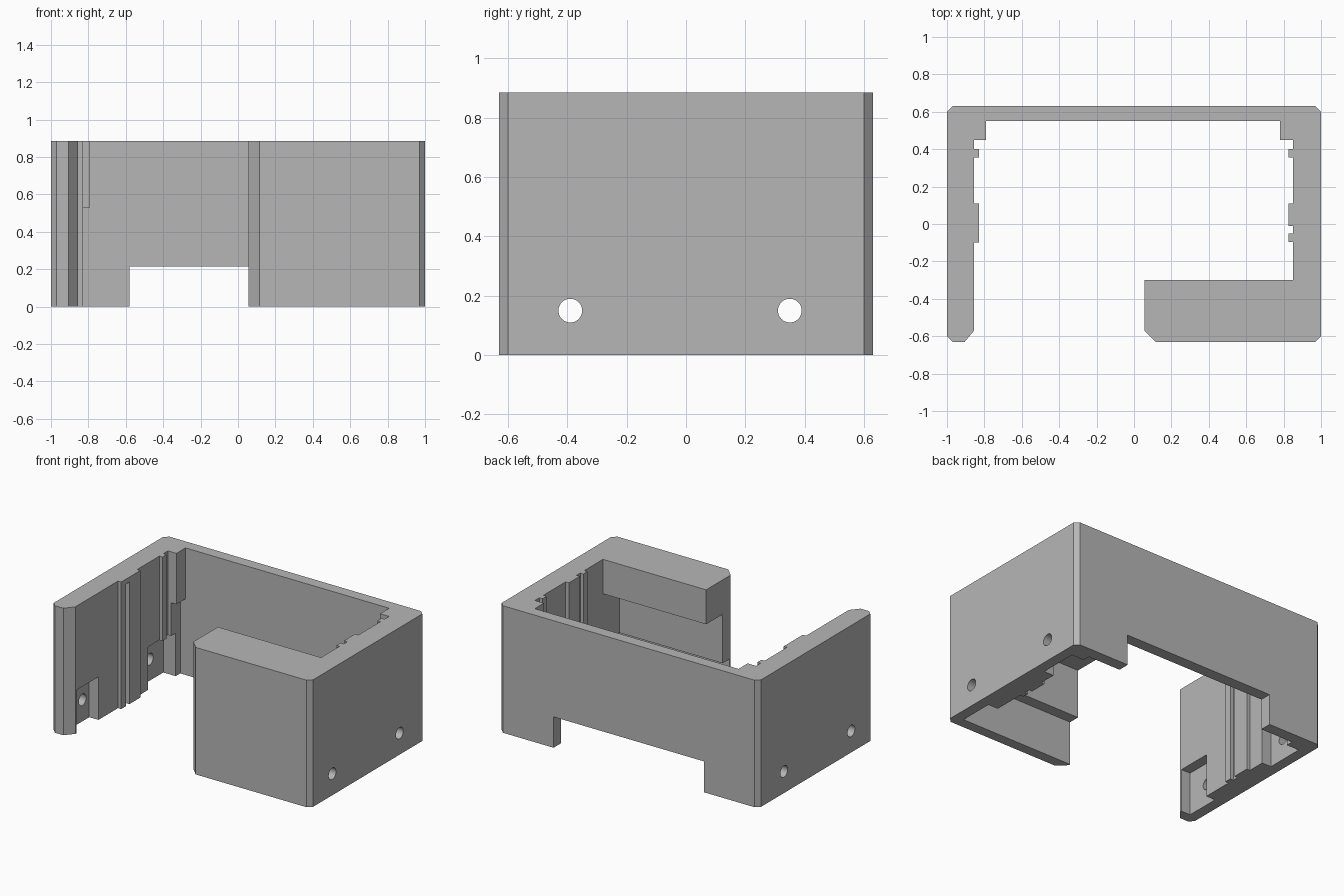
import bpy, bmesh, math
from mathutils import Matrix

cube = bpy.data.objects.get("Cube")
if cube:
    bpy.data.objects.remove(cube, do_unlink=True)

HEIGHT = 0.885
LOW = -0.1          # cutters start below the floor

grey = bpy.data.materials.new("plain grey")
grey.use_nodes = True
colour = (0.47, 0.47, 0.47, 1)
grey.diffuse_color = colour
grey.node_tree.nodes["Principled BSDF"].inputs["Base Color"].default_value = colour


def make_object(name, bm):
    bmesh.ops.recalc_face_normals(bm, faces=bm.faces[:])
    mesh = bpy.data.meshes.new(name)
    bm.to_mesh(mesh)
    bm.free()
    mesh.materials.append(grey)
    obj = bpy.data.objects.new(name, mesh)
    bpy.context.collection.objects.link(obj)
    return obj


def prism(name, outline, z0, z1):
    """Extrude a plan outline upwards."""
    bm = bmesh.new()
    face = bm.faces.new([bm.verts.new((x, y, z0)) for x, y in outline])
    new = bmesh.ops.extrude_face_region(bm, geom=[face])["geom"]
    top = [v for v in new if isinstance(v, bmesh.types.BMVert)]
    bmesh.ops.translate(bm, verts=top, vec=(0, 0, z1 - z0))
    return make_object(name, bm)


cutters = []


def cut_box(name, xs, ys, zs):
    (x0, x1), (y0, y1) = sorted(xs), ys
    cutters.append(prism(name, [(x0, y0), (x1, y0), (x1, y1), (x0, y1)], *zs))


def cut_hole(name, side, y):
    bm = bmesh.new()
    turn = Matrix.Translation((side * 0.95, y, 0.15)) @ Matrix.Rotation(math.pi / 2, 4, 'Y')
    bmesh.ops.create_cone(bm, cap_ends=True, segments=32, radius1=0.04,
                          radius2=0.04, depth=0.4, matrix=turn)
    cutters.append(make_object(name, bm))


# Plan of the wall: outer edge with bevelled corners, then the ribbed inner edge
right_outer = [(0.055, -0.57), (0.115, -0.63), (0.97, -0.63), (1, -0.6),
               (1, 0.6), (0.97, 0.63)]
left_outer = [(-0.97, 0.63), (-1, 0.6), (-1, -0.6), (-0.97, -0.63),
              (-0.905, -0.63), (-0.855, -0.57)]


def ribbed_edge(wall, rib, spans):
    points = []
    for a, b in spans:
        points += [(wall, a), (rib, a), (rib, b), (wall, b)]
    return points


left_inner = ribbed_edge(-0.855, -0.83, [(-0.1, 0.11), (0.355, 0.4)])
left_inner += [(-0.855, 0.45), (-0.79, 0.45), (-0.79, 0.55)]
right_inner = ribbed_edge(0.85, 0.825, [(-0.095, -0.05), (-0.01, 0.11), (0.355, 0.4)])
right_inner += [(0.85, 0.45), (0.78, 0.45), (0.78, 0.55)]
outline = (right_outer + left_outer + left_inner + right_inner[::-1]
           + [(0.85, -0.3), (0.055, -0.3)])
housing = prism("housing_wall", outline, 0, HEIGHT)

# Opening in the back wall
cut_box("back_notch", (-0.58, 0.58), (0.5, 0.7), (LOW, 0.215))

# Stepped underside of the front block
cut_box("front_upper_step", (0, 0.85), (-0.48, -0.2), (LOW, 0.645))
cut_box("front_lower_step", (0, 0.88), (-0.557, -0.315), (LOW, 0.305))

# Pockets, corner reliefs and screw holes on both side walls
for side, label in ((-1, "right"), (1, "left")):
    cut_box(label + "_front_pocket", (side * 0.926, side * 0.7), (-0.557, -0.315), (LOW, 0.3))
    cut_box(label + "_back_pocket", (side * 0.926, side * 0.7), (0.23, 0.5), (LOW, 0.3))
    cut_box(label + "_corner_relief", (side * 0.83, side * 0.7), (0.42, 0.55), (LOW, 0.53))
    cut_hole(label + "_front_hole", side, -0.39)
    cut_hole(label + "_back_hole", side, 0.35)

# Slot in the broad rib
cut_box("rib_slot", (-0.855, -0.8), (-0.05, -0.01), (LOW, 0.85))

for cutter in cutters:
    cutter.hide_render = True
    mod = housing.modifiers.new(cutter.name, 'BOOLEAN')
    mod.operation = 'DIFFERENCE'
    mod.solver = 'EXACT'
    mod.object = cutter

# Bake the cuts and drop the cutters
graph = bpy.context.evaluated_depsgraph_get()
baked = bpy.data.meshes.new_from_object(housing.evaluated_get(graph))
housing.modifiers.clear()
housing.data = baked
baked.materials.clear()
baked.materials.append(grey)
for cutter in cutters:
    bpy.data.objects.remove(cutter, do_unlink=True)
for poly in baked.polygons:
    poly.material_index = 0
